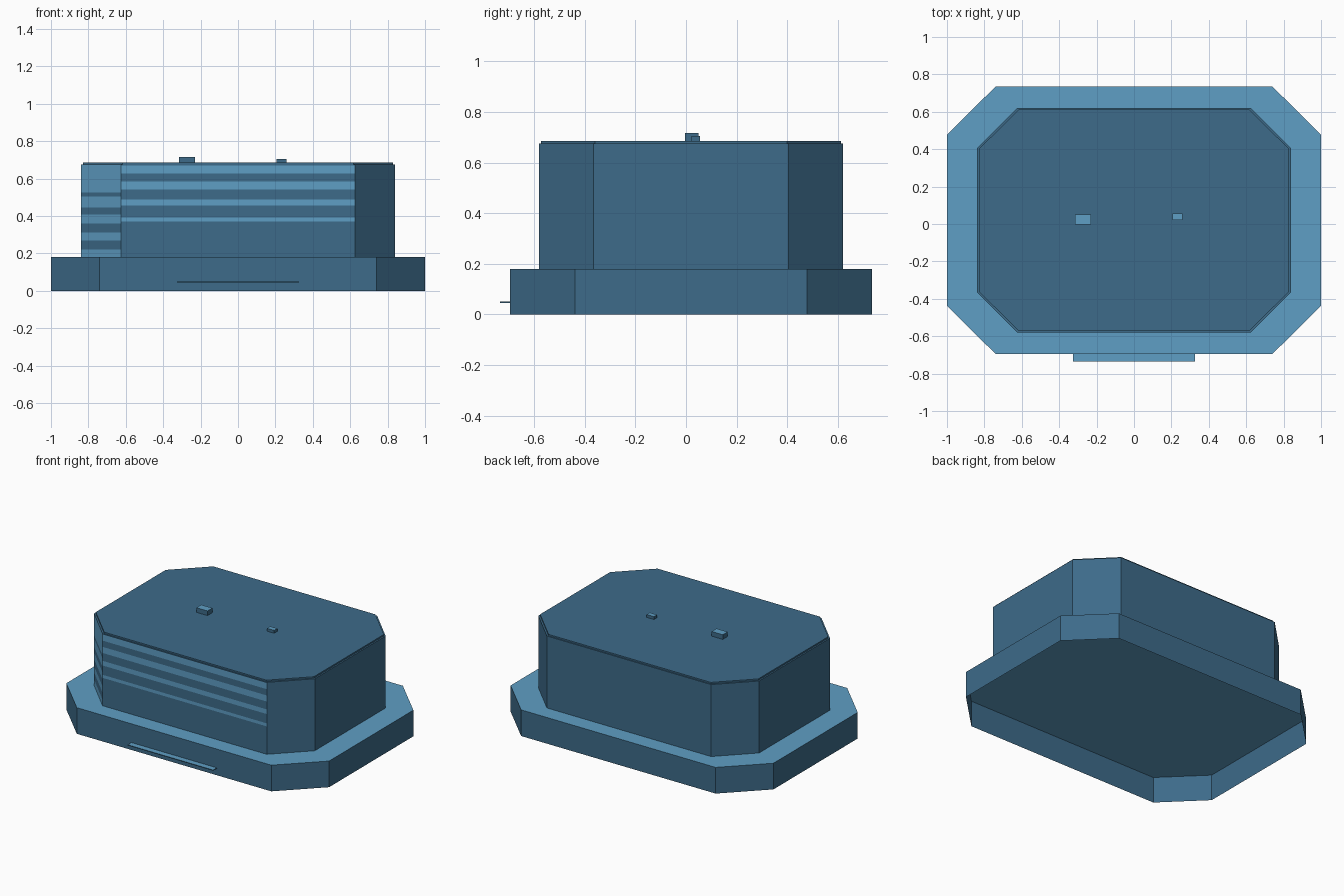
import bpy, bmesh
from mathutils import Vector

if "Cube" in bpy.data.objects:
    bpy.data.objects.remove(bpy.data.objects["Cube"])


def material(name, rgb):
    m = bpy.data.materials.new(name)
    m.diffuse_color = (*rgb, 1)
    m.use_nodes = True
    m.node_tree.nodes["Principled BSDF"].inputs["Base Color"].default_value = m.diffuse_color
    return m


DARK = material("dark blue", (0.047, 0.147, 0.253))
LIGHT = material("light blue", (0.113, 0.342, 0.554))


def finish(name, bm, light_top=False):
    """Turn bmesh into an object; optionally colour the upward faces light."""
    bmesh.ops.recalc_face_normals(bm, faces=bm.faces)
    if light_top:
        for f in bm.faces:
            if f.normal.z > 0.5:
                f.material_index = 1
    me = bpy.data.meshes.new(name)
    bm.to_mesh(me)
    bm.free()
    me.materials.append(DARK)
    me.materials.append(LIGHT)
    ob = bpy.data.objects.new(name, me)
    bpy.context.collection.objects.link(ob)
    return ob


def chamfered_block(hx, fx, hy, fy, z0, z1, cy=0.02):
    """Open-bottomed block with cut corners: half sizes hx, hy, flats fx, fy."""
    outline = [(-fx, -hy), (fx, -hy), (hx, -fy), (hx, fy),
               (fx, hy), (-fx, hy), (-hx, fy), (-hx, -fy)]
    bm = bmesh.new()
    low = [bm.verts.new((x, y + cy, z0)) for x, y in outline]
    top = [bm.verts.new((x, y + cy, z1)) for x, y in outline]
    for i in range(8):
        j = (i + 1) % 8
        bm.faces.new((low[i], low[j], top[j], top[i]))
    bm.faces.new(top)
    bm.normal_update()
    return bm


def paint_bands(bm, direction, bands):
    """Cut the wall facing direction at the band heights, paint bands light."""
    d = Vector(direction).normalized()

    def wall():
        return [f for f in bm.faces if f.normal.dot(d) > 0.98]

    for z in sorted({z for band in bands for z in band}):
        fs = wall()
        geom = fs + list({e for f in fs for e in f.edges}) + list({v for f in fs for v in f.verts})
        bmesh.ops.bisect_plane(bm, geom=geom, plane_co=(0, 0, z), plane_no=(0, 0, 1))
        bm.normal_update()
    for f in wall():
        z = f.calc_center_median().z
        if any(a < z < b for a, b in bands):
            f.material_index = 1


def box(name, x0, x1, y0, y1, z0, z1):
    bm = bmesh.new()
    bmesh.ops.create_cube(bm, size=1)
    for v in bm.verts:
        v.co = ((x0 + x1) / 2 + v.co.x * (x1 - x0),
                (y0 + y1) / 2 + v.co.y * (y1 - y0),
                (z0 + z1) / 2 + v.co.z * (z1 - z0))
    return finish(name, bm, light_top=True)


# wide podium, open underneath, with a light terrace
finish("podium", chamfered_block(1.0, 0.74, 0.715, 0.458, 0, 0.18), light_top=True)

# main body with light bands on the front and the front left corner
body = chamfered_block(0.84, 0.625, 0.60, 0.385, 0.18, 0.675)
paint_bands(body, (0, -1, 0),
            [(0.372, 0.393), (0.457, 0.489), (0.543, 0.585), (0.628, 0.67)])
paint_bands(body, (-1, -1, 0),
            [(0.175, 0.222), (0.27, 0.313), (0.361, 0.409), (0.447, 0.505), (0.527, 0.68)])
finish("main_body", body)

# thin roof slab, slightly inset
finish("roof_slab", chamfered_block(0.83, 0.617, 0.592, 0.38, 0.675, 0.685))

# roof units
box("large_roof_unit", -0.315, -0.23, -0.003, 0.05, 0.685, 0.717)
box("small_roof_unit", 0.205, 0.26, 0.022, 0.056, 0.685, 0.705)

# thin canopy over the front entrance
box("entrance_canopy", -0.325, 0.325, -0.735, -0.695, 0.046, 0.051)
